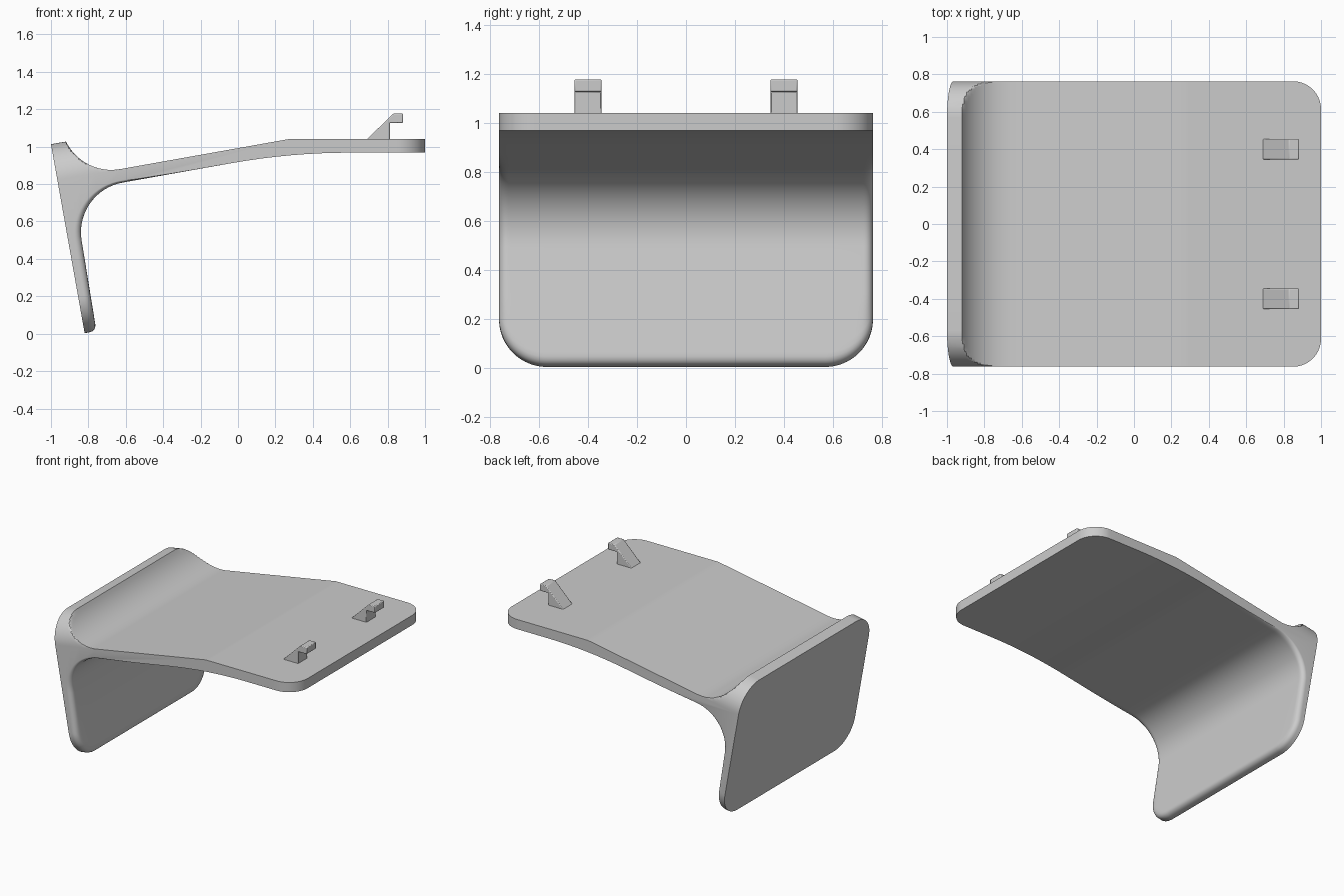
import bpy, bmesh, math
from mathutils import Vector

if "Cube" in bpy.data.objects:
    bpy.data.objects.remove(bpy.data.objects["Cube"], do_unlink=True)

grey = bpy.data.materials.new("light grey")
grey.use_nodes = True
grey.diffuse_color = (0.6, 0.6, 0.6, 1)
grey.node_tree.nodes["Principled BSDF"].inputs["Base Color"].default_value = (0.6, 0.6, 0.6, 1)

# Plate frame: s runs up the leaning plate, t runs along the sloping shelf
tilt = math.radians(10.1)
up = Vector((-math.sin(tilt), math.cos(tilt)))
out = Vector((math.cos(tilt), math.sin(tilt)))
origin = Vector((-0.82, 0.003))
HALF = 0.763                    # half width
LENGTH = 1.026                  # plate height along s
SHELF_TOP, SHELF_LOW = 0.83, 0.757
CORNER = LENGTH - SHELF_TOP     # plate corner radius
END_CORNER = 0.15               # shelf corner radius
FILLET, EDGE = 0.27, 0.035
PLATE_T = 0.071
BEND = SHELF_LOW - FILLET       # where the inner fillet begins


def to_xz(s, t):
    return origin + up * s + out * t


def to_st(x, z):
    d = Vector((x, z)) - origin
    return d.dot(up), d.dot(out)


def inset(v, r):
    """Inset of a quarter-round corner at distance v from the side."""
    return r - math.sqrt(max(0, r * r - (r - v) ** 2)) if v < r else 0


def edge_distance(y, s):
    """Distance inside the rounded outline of the plate."""
    qy = abs(y) - HALF + CORNER
    qs = abs(s - LENGTH / 2) - LENGTH / 2 + CORNER
    outer = math.hypot(max(qy, 0), max(qs, 0))
    return max(0, CORNER - outer - min(max(qy, qs), 0))


def on_line(s, z):
    """t where the line of constant s reaches height z."""
    return (z - origin.y - s * up.y) / out.y


# Profile points: kind, s, t, inward normal
profile = [("plate", 0, 0, (0, 0))]
for s in (0, 0.002, 0.008, 0.018, 0.032, 0.05, 0.08, 0.25):
    profile.append(("plate", s, 0.064 + 0.007 * s / BEND, (0, -1)))
for i in range(17):
    a = math.pi / 2 * i / 16
    n = (math.sin(a), -math.cos(a))
    profile.append(("bend", BEND + FILLET * n[0], PLATE_T + FILLET + FILLET * n[1], n))
for t in (0.42, 0.5, 0.6, 0.7):
    profile.append(("bend", SHELF_LOW, t, (1, 0)))

# Underside curve easing into the level end of the shelf
mid = to_xz(SHELF_LOW, on_line(SHELF_LOW, 0.968))
start = mid - out * 0.32
stop = mid + Vector((0.32, 0))
for i in range(9):
    k = i / 8
    p = start * (1 - k) ** 2 + mid * 2 * k * (1 - k) + stop * k * k
    profile.append(("shelf", *to_st(*p), (0, 0)))
profile.append(("shelf", *to_st(0.8, 0.968), (0, 0)))
for z in (0.968, 1.04):
    profile.append(("end", *to_st(1, z), (0, 0)))

# Shelf top with its crease, then the fillet up to the plate top
crease = on_line(SHELF_TOP, 1.04)
cx = to_xz(SHELF_TOP, crease).x
for dx in (0.5, 0.02, 0):
    profile.append(("shelf", *to_st(cx + dx, 1.04), (0, 0)))
for t in (crease - 0.02, 0.7, 0.36):
    profile.append(("shelf", SHELF_TOP, t, (0, 0)))
rise = math.acos((SHELF_TOP + FILLET - LENGTH) / FILLET)
for i in range(17):
    a = rise * i / 16
    profile.append(("top", SHELF_TOP + FILLET - FILLET * math.cos(a),
                    PLATE_T + FILLET - FILLET * math.sin(a), (0, 0)))
profile.append(("top", LENGTH, 0, (0, 0)))


def slice_points(y):
    v = HALF - abs(y)
    low = inset(v, CORNER)
    for kind, s, t, n in profile:
        if kind == "plate":
            s = low + s * (1 - low / BEND)
        elif kind == "top":
            s = min(s, LENGTH - low)
        if n != (0, 0):
            fade = max(0, 1 - max(0, t - PLATE_T) / 0.85) ** 3
            cut = inset(edge_distance(y, s), EDGE) * fade
            s, t = s + n[0] * cut, t + n[1] * cut
        p = to_xz(s, t)
        if kind == "end":
            p.x -= inset(v, END_CORNER)
        yield Vector((p.x, y, p.y))


def finish(name, bm):
    bmesh.ops.recalc_face_normals(bm, faces=bm.faces[:])
    mesh = bpy.data.meshes.new(name)
    bm.to_mesh(mesh)
    bm.free()
    mesh.materials.append(grey)
    ob = bpy.data.objects.new(name, mesh)
    bpy.context.collection.objects.link(ob)
    bpy.ops.object.select_all(action='DESELECT')
    ob.select_set(True)
    bpy.context.view_layer.objects.active = ob
    bpy.ops.object.shade_smooth_by_angle(angle=math.radians(28))
    return ob


# Shelf and plate body, lofted across the width
STEPS = 20
side = [HALF - CORNER * (1 - math.cos(math.pi / 2 * i / STEPS)) for i in range(STEPS + 1)]
widths = [-y for y in side] + side[::-1]
bm = bmesh.new()
rows = [[bm.verts.new(p) for p in slice_points(y)] for y in widths]
count = len(profile)
for a, b in zip(rows, rows[1:]):
    for i in range(count):
        j = (i + 1) % count
        bm.faces.new((a[i], a[j], b[j], b[i]))
bm.faces.new(rows[0])
bm.faces.new(rows[-1])
finish("shelf_body", bm)

# Two small hooks on the shelf
hook = [(0.68, 1.03), (0.83, 1.177), (0.882, 1.177), (0.882, 1.127), (0.812, 1.127), (0.812, 1.03)]
for name, y in (("front_hook", -0.4), ("back_hook", 0.4)):
    bm = bmesh.new()
    face = bm.faces.new([bm.verts.new((x, y - 0.055, z)) for x, z in hook])
    moved = bmesh.ops.extrude_face_region(bm, geom=[face])["geom"]
    bmesh.ops.translate(bm, vec=(0, 0.11, 0),
                        verts=[g for g in moved if isinstance(g, bmesh.types.BMVert)])
    ob = finish(name, bm)
    bevel = ob.modifiers.new("soft_edges", 'BEVEL')
    bevel.width = 0.005
    bevel.segments = 2
